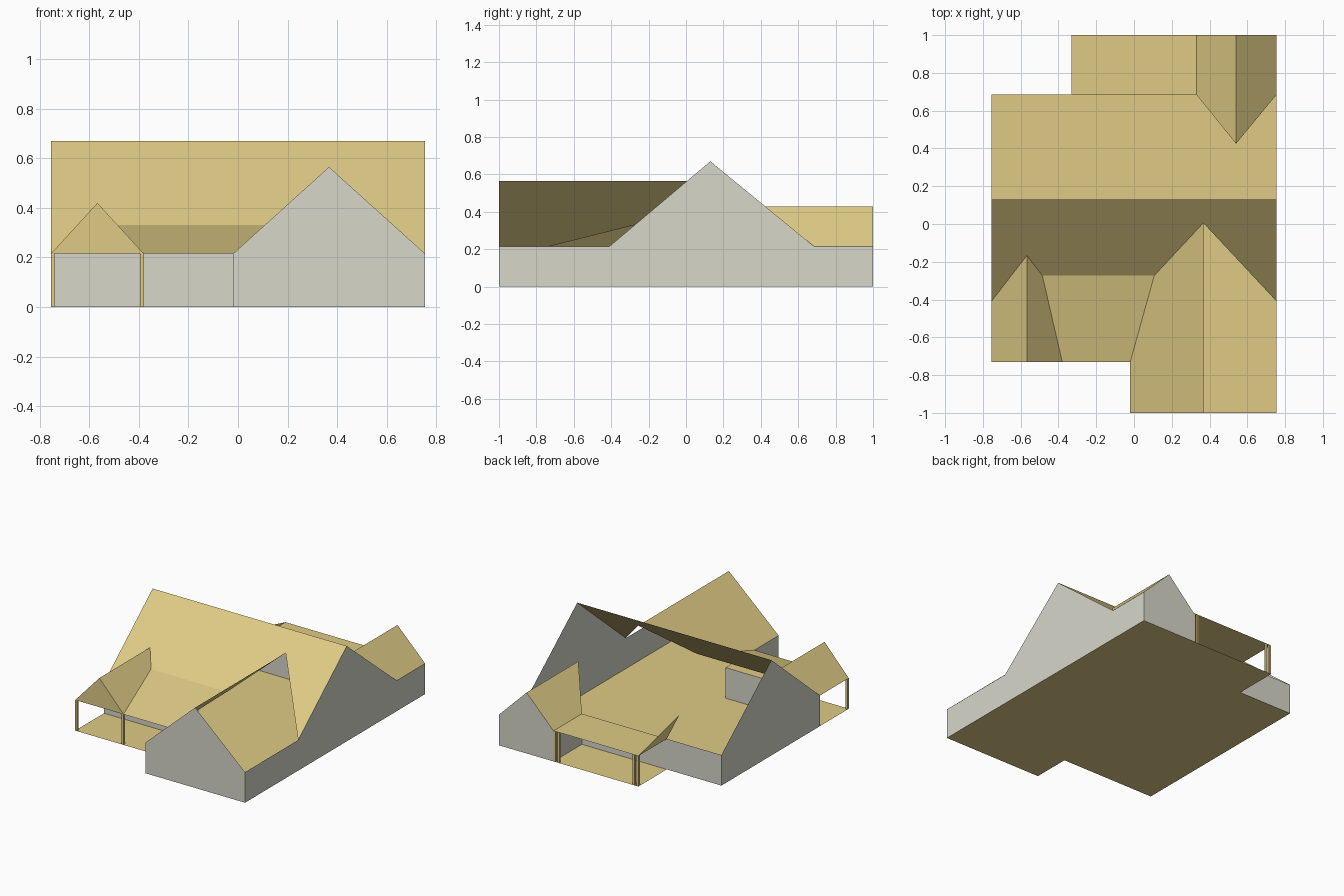
import bpy, bmesh
from mathutils import Vector

cube = bpy.data.objects.get("Cube")
if cube:
    bpy.data.objects.remove(cube, do_unlink=True)


def material(name, color):
    mat = bpy.data.materials.new(name)
    mat.use_nodes = True
    mat.diffuse_color = (*color, 1)
    mat.node_tree.nodes["Principled BSDF"].inputs["Base Color"].default_value = (*color, 1)
    return mat


tan = material("tan", (0.74, 0.60, 0.235))
grey = material("pale_grey", (0.68, 0.68, 0.59))

# Shared dimensions
side = 0.755
eave = 0.215
front_wall, back_wall = -0.41, 0.685
front_end, back_end = -1.0, 1.0
ridge_y, ridge_z = 0.13, 0.67
wing_left, wing_x, wing_z = -0.02, 0.367, 0.565
porch_y, porch_right, porch_x, porch_z = -0.73, -0.38, -0.567, 0.42
rear_left, rear_right, rear_x, rear_z = -0.33, 0.33, 0.54, 0.428
shed_z = 0.33

UP, DOWN = Vector((0, 0, 1)), Vector((0, 0, -1))
LEFT, RIGHT = Vector((1, 0, 0)), Vector((-1, 0, 0))
FRONT, BACK = Vector((0, -1, 0)), Vector((0, 1, 0))


def finish(name, bm, mat):
    mesh = bpy.data.meshes.new(name)
    bm.to_mesh(mesh)
    bm.free()
    mesh.materials.append(mat)
    obj = bpy.data.objects.new(name, mesh)
    bpy.context.collection.objects.link(obj)
    return obj


def sheet(name, points, mat, facing):
    """One flat panel, turned to face the given direction."""
    bm = bmesh.new()
    face = bm.faces.new([bm.verts.new(p) for p in points])
    face.normal_update()
    if face.normal.dot(facing) < 0:
        face.normal_flip()
    return finish(name, bm, mat)


def wall(name, a, b, facing):
    sheet(name, [(*a, 0), (*b, 0), (*b, eave), (*a, eave)], grey, facing)


def flat(name, outline, z, facing):
    sheet(name, [(x, y, z) for x, y in outline], tan, facing)


def post(name, x, y, size=0.015):
    bm = bmesh.new()
    bmesh.ops.create_cube(bm, size=1)
    for v in bm.verts:
        v.co = (x + v.co.x * size, y + v.co.y * size, (v.co.z + 0.5) * eave)
    finish(name, bm, tan)


def front_y(z):
    """Where the front main slope reaches height z."""
    return ridge_y + (front_wall - ridge_y) * (ridge_z - z) / (ridge_z - eave)


def back_y(z):
    """Where the rear main slope line reaches height z."""
    return ridge_y + (back_wall - ridge_y) * (ridge_z - z) / (ridge_z - eave)


def lean(edge_x, top_x, top_z, z):
    """Where a gable slope from edge to ridge reaches height z."""
    return edge_x + (top_x - edge_x) * (z - eave) / (top_z - eave)


# Valley points shared by the roof panels
shed_y = front_y(shed_z)
wing_valley = (lean(wing_left, wing_x, wing_z, shed_z), shed_y, shed_z)
porch_valley = (lean(porch_right, porch_x, porch_z, shed_z), shed_y, shed_z)
wing_peak = (wing_x, front_y(wing_z), wing_z)
porch_peak = (porch_x, front_y(porch_z), porch_z)
rear_peak = (rear_x, back_y(rear_z), rear_z)

# Floor and porch ceilings
flat("floor", [(-side, porch_y), (wing_left, porch_y), (wing_left, front_end),
               (side, front_end), (side, back_end), (rear_left, back_end),
               (rear_left, back_wall), (-side, back_wall)], 0, DOWN)
flat("back_porch_ceiling", [(rear_left, back_wall), (rear_right, back_wall),
                            (rear_right, back_end), (rear_left, back_end)], eave, UP)
flat("front_porch_ceiling", [(-side, porch_y), (wing_left, porch_y),
                             (wing_left, front_wall), (-side, front_wall)], eave, UP)

# Low walls
wall("front_wall", (-side, front_wall), (wing_left, front_wall), FRONT)
wall("wing_side_wall", (wing_left, front_end), (wing_left, front_wall), RIGHT)
wall("back_wall", (-side, back_wall), (rear_right, back_wall), BACK)
wall("rear_wing_side_wall", (rear_right, back_wall), (rear_right, back_end), RIGHT)

# Gabled walls
gable = [(front_wall, eave), (ridge_y, ridge_z), (back_wall, eave)]
sheet("right_gable_wall", [(-side, y, z) for y, z in
      [(front_wall, 0), *gable, (back_wall, 0)]], grey, RIGHT)
sheet("left_gable_wall", [(side, y, z) for y, z in
      [(front_end, 0), (front_end, eave), *gable, (back_end, eave), (back_end, 0)]], grey, LEFT)
for name, y, x1, x2, top_x, top_z, facing in (
        ("front_wing_gable_wall", front_end, wing_left, side, wing_x, wing_z, FRONT),
        ("rear_wing_gable_wall", back_end, rear_right, side, rear_x, rear_z, BACK)):
    sheet(name, [(x1, y, 0), (x1, y, eave), (top_x, y, top_z),
                 (x2, y, eave), (x2, y, 0)], grey, facing)

# Main front roof slope with notches where the smaller roofs meet it
sheet("main_roof_slope", [(-side, ridge_y, ridge_z), (side, ridge_y, ridge_z),
                          (side, front_wall, eave), wing_peak, wing_valley,
                          porch_valley, porch_peak, (-side, front_wall, eave)], tan, UP)

# Front wing slope and sloping porch roof
sheet("front_wing_slope", [(wing_left, front_end, eave), (wing_x, front_end, wing_z),
                           wing_peak, wing_valley, (wing_left, porch_y, eave)], tan, UP)
sheet("porch_slope", [(porch_right, porch_y, eave), (wing_left, porch_y, eave),
                      wing_valley, porch_valley], tan, UP)

# Small gable over the front porch
porch_tip = (porch_x, porch_y, porch_z)
porch_edges = [(-side, porch_y, eave), (porch_right, porch_y, eave)]
sheet("porch_gable_end", [porch_edges[0], porch_edges[1], porch_tip], tan, FRONT)
sheet("porch_gable_right_slope", [porch_edges[0], porch_tip, porch_peak,
                                  (-side, front_wall, eave)], tan, UP)
sheet("porch_gable_left_slope", [porch_edges[1], porch_tip, porch_peak, porch_valley], tan, UP)

# Rear wing roof and end panel of the back porch
for name, x in (("rear_wing_right_slope", rear_right), ("rear_wing_left_slope", side)):
    sheet(name, [(x, back_end, eave), (rear_x, back_end, rear_z),
                 rear_peak, (x, back_wall, eave)], tan, UP)
sheet("back_porch_end", [(rear_left, back_end, eave), (rear_left, back_wall, eave),
                         (rear_left, back_y(shed_z), shed_z)], tan, RIGHT)

# Porch posts: singles in front, pairs behind
inset = 0.0075
for i, x in enumerate((-side + inset, porch_right - inset)):
    post(f"front_post_{i}", x, porch_y + inset)
for i, (x, step) in enumerate(((rear_right, -1), (rear_left, 1))):
    for j in (1, 5):
        post(f"back_post_{i}_{j}", x + step * inset * j, back_end - inset)
